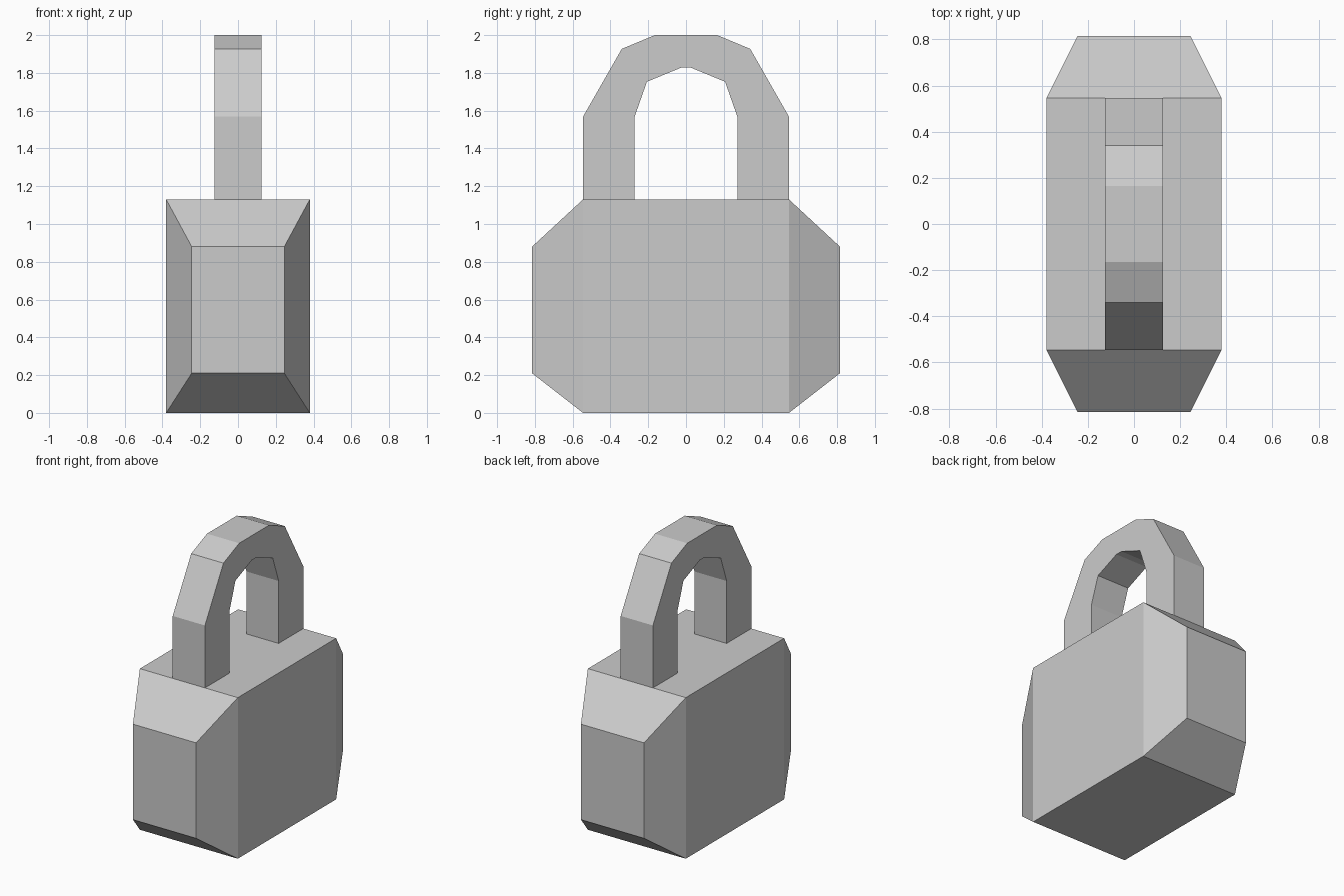
import bpy

if "Cube" in bpy.data.objects:
    bpy.data.objects.remove(bpy.data.objects["Cube"])


def make_object(name, verts, faces):
    mesh = bpy.data.meshes.new(name)
    mesh.from_pydata(verts, [], faces)
    mesh.update()
    obj = bpy.data.objects.new(name, mesh)
    bpy.context.collection.objects.link(obj)
    return obj


def bridge_loops(a, b):
    """Quads joining two equal vertex rings."""
    n = len(a)
    return [(a[i], a[(i + 1) % n], b[(i + 1) % n], b[i]) for i in range(n)]


# Lock body: rectangular sections along y, tapering at both ends
sections = [(-0.815, 0.245, 0.21, 0.88), (-0.545, 0.38, 0.0, 1.13),
            (0.545, 0.38, 0.0, 1.13), (0.815, 0.245, 0.21, 0.88)]
verts, faces = [], []
for y, hx, z0, z1 in sections:
    verts += [(-hx, y, z0), (hx, y, z0), (hx, y, z1), (-hx, y, z1)]
rings = [list(range(4 * i, 4 * i + 4)) for i in range(len(sections))]
for a, b in zip(rings, rings[1:]):
    faces += [f[::-1] for f in bridge_loops(a, b)]
faces += [rings[0], rings[-1][::-1]]
faces = [tuple(f) for f in faces]
body = make_object("lock_body", verts, faces)

# Shackle: faceted arch, half profile mirrored in y, open where it meets the body
outer = [(0.545, 1.13), (0.545, 1.568), (0.34, 1.927), (0.165, 2.0)]
inner = [(0.272, 1.13), (0.272, 1.568), (0.207, 1.753), (0.025, 1.828)]


def mirrored(half):
    return half + [(-y, z) for y, z in reversed(half)]


verts, faces = [], []
for (oy, oz), (iy, iz) in zip(mirrored(outer), mirrored(inner)):
    verts += [(-0.125, oy, oz), (0.125, oy, oz), (0.125, iy, iz), (-0.125, iy, iz)]
for i in range(7):
    a = list(range(4 * i, 4 * i + 4))
    faces += bridge_loops(a, [v + 4 for v in a])
shackle = make_object("shackle", verts, faces)

# Make all normals point outward
import bmesh
for obj in (body, shackle):
    bm = bmesh.new()
    bm.from_mesh(obj.data)
    bmesh.ops.recalc_face_normals(bm, faces=bm.faces)
    bm.to_mesh(obj.data)
    bm.free()
